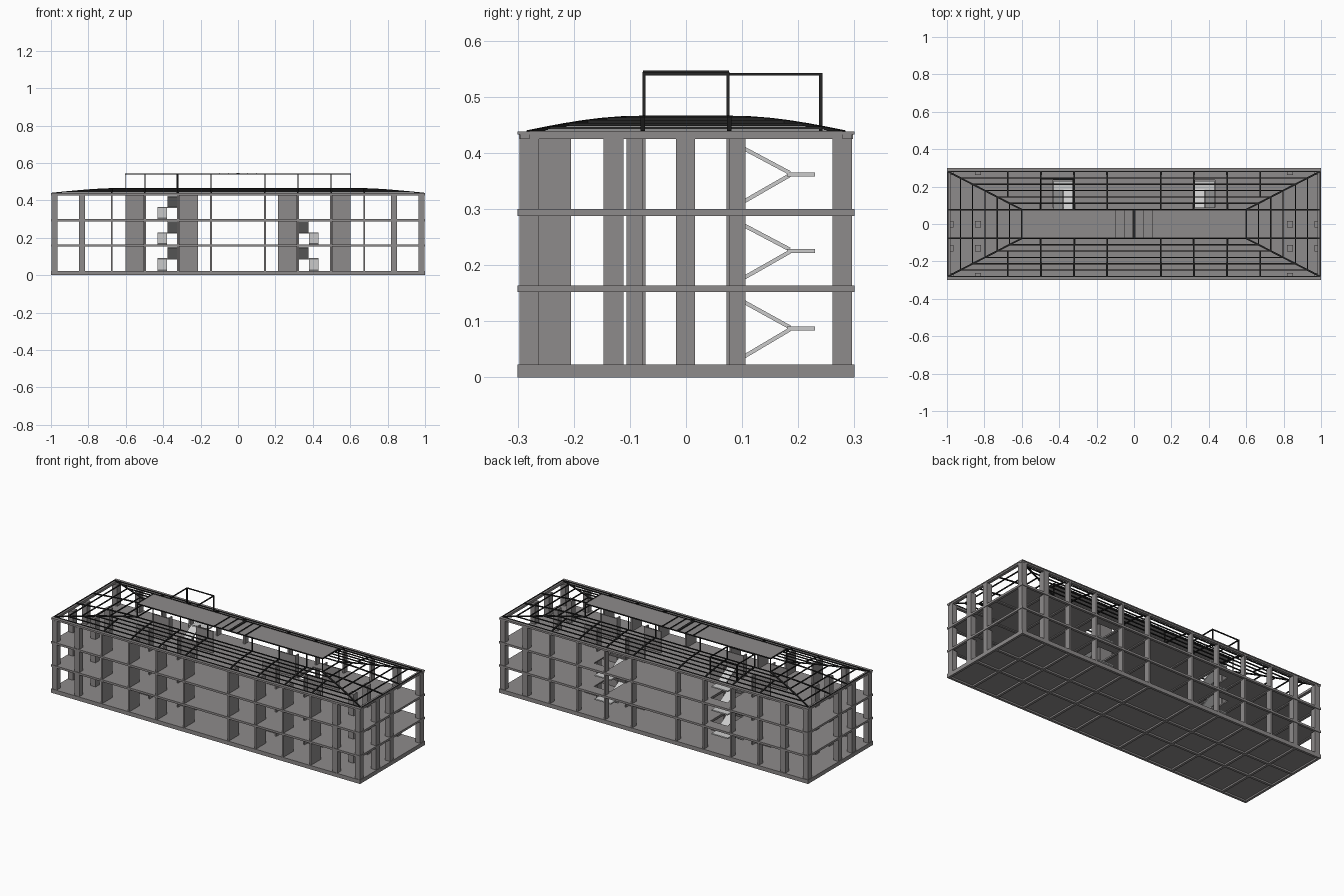
import bpy, bmesh, math
from mathutils import Vector

if "Cube" in bpy.data.objects:
    bpy.data.objects.remove(bpy.data.objects["Cube"])


def mat(name, r, g, b):
    m = bpy.data.materials.new(name)
    m.diffuse_color = (r, g, b, 1)
    m.use_nodes = True
    m.node_tree.nodes["Principled BSDF"].inputs["Base Color"].default_value = m.diffuse_color
    return m


CONCRETE = mat("concrete grey", 0.27, 0.257, 0.257)
STAIR = mat("light stair grey", 0.6, 0.6, 0.6)
STEEL = mat("black steel", 0.018, 0.018, 0.018)


class Part:
    """Collects boxes and bars into a single named mesh object."""

    def __init__(self, name, material):
        self.name, self.mat, self.bm = name, material, bmesh.new()

    def box(self, x0, x1, y0, y1, z0, z1):
        vs = bmesh.ops.create_cube(self.bm, size=1)["verts"]
        for v in vs:
            v.co = Vector((x0 if v.co.x < 0 else x1,
                           y0 if v.co.y < 0 else y1,
                           z0 if v.co.z < 0 else z1))

    def bar(self, a, b, w=0.006, h=0.005):
        a, b = Vector(a), Vector(b)
        d = b - a
        rot = d.to_track_quat('Y', 'Z')
        vs = bmesh.ops.create_cube(self.bm, size=1)["verts"]
        for v in vs:
            v.co = (a + b) / 2 + rot @ Vector((v.co.x * w, v.co.y * d.length, v.co.z * h))

    def done(self):
        me = bpy.data.meshes.new(self.name)
        bmesh.ops.recalc_face_normals(self.bm, faces=self.bm.faces)
        self.bm.to_mesh(me)
        self.bm.free()
        me.materials.append(self.mat)
        bpy.context.collection.objects.link(bpy.data.objects.new(self.name, me))


LINES = [s * x for x in (0.144, 0.32, 0.498, 0.675) for s in (-1, 1)]
LEVELS = [(0.023, 0.152), (0.164, 0.288), (0.300, 0.425)]  # clear storey heights


# Floor slabs, with stair openings in the upper two
base = Part("ground_slab", CONCRETE)
base.box(-1, 1, -0.3, 0.3, 0.009, 0.023)
base.done()
for name, z0, z1 in (("first_floor_slab", 0.157, 0.164), ("second_floor_slab", 0.294, 0.300)):
    p = Part(name, CONCRETE)
    p.box(-1, 1, -0.3, 0.077, z0, z1)
    p.box(-1, 1, 0.235, 0.3, z0, z1)
    for x0, x1 in ((-1, -0.432), (-0.323, 0.323), (0.432, 1)):
        p.box(x0, x1, 0.077, 0.235, z0, z1)
    p.done()

# Beam grids under each floor
for name, z0, z1 in (("ground_beams", 0, 0.009), ("first_floor_beams", 0.152, 0.157),
                     ("second_floor_beams", 0.288, 0.294)):
    p = Part(name, CONCRETE)
    for x in LINES + [-0.993, -0.835, 0.835, 0.993]:
        p.box(x - 0.007, x + 0.007, -0.3, 0.3, z0, z1)
    for y in (-0.293, -0.08, 0.08, 0.293):
        p.box(-1, 1, y - 0.007, y + 0.007, z0, z1)
    p.done()

# Eave ring beam
p = Part("eave_beam", CONCRETE)
for s in (-1, 1):
    for o, z0, z1 in ((0.002, 0.433, 0.438), (-0.002, 0.425, 0.433)):
        ya, yb = sorted((s * 0.279, s * (0.298 + o)))
        xa, xb = sorted((s * 0.98, s * (0.998 + o * 0.5)))
        p.box(-1, 1, ya, yb, z0, z1)
        p.box(xa, xb, -0.298, 0.298, z0, z1)
p.done()

# Columns: deep thin fins in front, shorter ones behind, heavier at the ends
front = Part("front_columns", CONCRETE)
back = Part("back_columns", CONCRETE)
ends = Part("end_columns", CONCRETE)
core = Part("core_walls", CONCRETE)
for z0, z1 in LEVELS:
    for x in LINES:
        front.box(x - 0.005, x + 0.005, -0.297, -0.205, z0, z1)
        back.box(x - 0.005, x + 0.005, 0.261, 0.296, z0, z1)
    for s in (-1, 1):
        for xc in (0.981, 0.835):
            xa, xb = s * xc - 0.016, s * xc + 0.016
            for y0, y1 in ((-0.297, -0.262), (0.261, 0.296), (-0.147, -0.111), (-0.018, 0.016)):
                ends.box(xa, xb, y0, y1, z0, z1)
        for y in (-0.075, 0.075):
            for a, b, fin in ((0.498, 0.602, 0.502), (0.213, 0.322, 0.318)):
                xa, xb = sorted((s * a, s * b))
                core.box(xa, xb, y - 0.003, y + 0.003, z0, z1)
                ya, yb = sorted((y, math.copysign(0.106, y)))
                core.box(s * fin - 0.004, s * fin + 0.004, ya, yb, z0, z1)
for p in (front, back, ends, core):
    p.done()

# Dog-leg stairs: three storeys on the left, two on the right
for name, s, storeys in (("left_stair", -1, 3), ("right_stair", 1, 2)):
    p = Part(name, STAIR)
    for z0, z1 in LEVELS[:storeys]:
        top = z1 - 0.004
        mid = (z0 + z1) / 2
        p.bar((s * 0.405, 0.083, z0 + 0.002), (s * 0.405, 0.185, mid - 0.002), 0.052, 0.007)
        p.bar((s * 0.352, 0.185, mid + 0.002), (s * 0.352, 0.079, top), 0.052, 0.007)
        xa, xb = sorted((s * 0.326, s * 0.431))
        p.box(xa, xb, 0.18, 0.23, mid - 0.004, mid + 0.003)
    p.done()

# Hipped roof frame: stepped purlin rings, hips and rafters
def ring(t):
    return 1 - 0.006 - 0.394 * t, 0.28 - 0.203 * t, 0.438 + 0.026 * math.sin(t * math.pi / 2)


N = 6
p = Part("roof_purlins", STEEL)
for i in range(N + 1):
    x, y, z = ring(i / N)
    for s in (-1, 1):
        p.bar((-x, s * y, z), (x, s * y, z))
        p.bar((s * x, -y, z), (s * x, y, z))
p.done()
p = Part("roof_rafters", STEEL)
for i in range(N):
    (xa, ya, za), (xb, yb, zb) = ring(i / N), ring((i + 1) / N)
    for sy in (-1, 1):
        for sx in (-1, 1):
            p.bar((sx * xa, sy * ya, za), (sx * xb, sy * yb, zb), 0.009)
            p.bar((sx * xa, sy * 0.077, za), (sx * xb, sy * 0.077, zb), 0.008)
        for x in LINES:
            if abs(x) <= xb:
                p.bar((x, sy * ya, za), (x, sy * yb, zb), 0.008)
p.done()

# Raised flat lantern over the ridge
p = Part("lantern_roof", CONCRETE)
p.box(-0.6, 0.6, -0.074, 0.074, 0.538, 0.542)
p.done()
p = Part("lantern_frame", STEEL)
for s in (-1, 1):
    p.bar((-0.603, s * 0.075, 0.541), (0.603, s * 0.075, 0.541), 0.005, 0.006)
    p.bar((s * 0.6, -0.077, 0.541), (s * 0.6, 0.077, 0.541), 0.006, 0.006)
    for x in (-0.6, -0.498, -0.32, -0.144, 0.144, 0.32, 0.498, 0.6):
        p.box(x - 0.0025, x + 0.0025, s * 0.075 - 0.0025, s * 0.075 + 0.0025, 0.46, 0.54)
for x, w in ((-0.1, 0.004), (-0.05, 0.004), (0, 0.014), (0.05, 0.004), (0.1, 0.004)):
    p.box(x - w / 2, x + w / 2, -0.077, 0.077, 0.541, 0.547)
p.done()

# Open steel box above the left stair
p = Part("stair_head_frame", STEEL)
for x in (-0.498, -0.325):
    p.box(x - 0.003, x + 0.003, 0.237, 0.243, 0.438, 0.543)
    p.box(x - 0.003, x + 0.003, 0.075, 0.243, 0.538, 0.543)
for y in (0.078, 0.24):
    p.box(-0.501, -0.322, y - 0.003, y + 0.003, 0.538, 0.543)
p.done()
